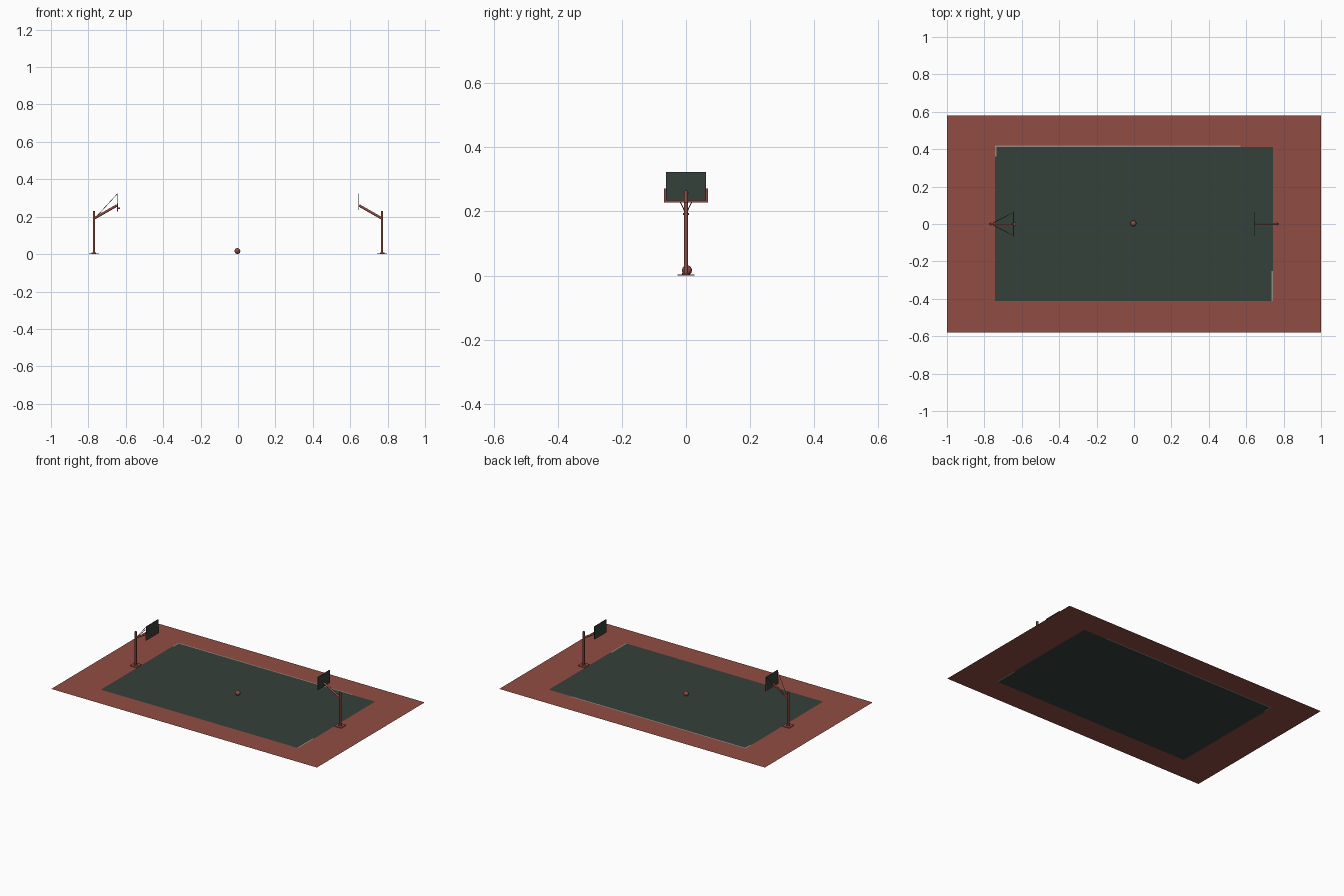
import bpy, bmesh, math
from mathutils import Vector

if "Cube" in bpy.data.objects:
    bpy.data.objects.remove(bpy.data.objects["Cube"])


def mat(name, col):
    m = bpy.data.materials.new(name)
    m.diffuse_color = (*col, 1)
    m.use_nodes = True
    m.node_tree.nodes["Principled BSDF"].inputs["Base Color"].default_value = m.diffuse_color
    return m


RED = mat("brick_red", (0.28, 0.073, 0.054))
GREEN = mat("dark_green", (0.036, 0.052, 0.043))
LINE = mat("worn_line", (0.30, 0.26, 0.22))


def finish(name, bm, mats):
    me = bpy.data.meshes.new(name)
    bm.to_mesh(me)
    bm.free()
    ob = bpy.data.objects.new(name, me)
    bpy.context.collection.objects.link(ob)
    for m in mats:
        me.materials.append(m)
    return ob


def box(name, c, s, m):
    bm = bmesh.new()
    bmesh.ops.create_cube(bm, size=1)
    for v in bm.verts:
        v.co = Vector((v.co.x * s[0] + c[0], v.co.y * s[1] + c[1], v.co.z * s[2] + c[2]))
    return finish(name, bm, [m])


def rod(name, a, b, r, m, n=16):
    a, b = Vector(a), Vector(b)
    d = b - a
    bm = bmesh.new()
    bmesh.ops.create_cone(bm, cap_ends=True, segments=n, radius1=r, radius2=r, depth=d.length)
    bm.transform(d.to_track_quat('Z', 'Y').to_matrix().to_4x4())
    bmesh.ops.translate(bm, verts=bm.verts, vec=(a + b) / 2)
    for f in bm.faces:
        f.smooth = len(f.verts) == 4
    return finish(name, bm, [m])


# Ground sheet: red surround, green court, worn traces of boundary line
xs = [-1, -0.743, -0.735, -0.67, 0.57, 0.735, 0.743, 1]
ys = [-0.58, -0.413, -0.25, 0.36, 0.413, 0.421, 0.58]
bm = bmesh.new()
grid = [[bm.verts.new((x, y, 0)) for y in ys] for x in xs]
for i in range(len(xs) - 1):
    for j in range(len(ys) - 1):
        f = bm.faces.new((grid[i][j], grid[i + 1][j], grid[i + 1][j + 1], grid[i][j + 1]))
        x, y, _ = f.calc_center_median()
        if -0.743 < x < 0.743 and abs(y) < 0.413:
            f.material_index = 1
        top = 0.413 < y < 0.421 and -0.743 < x < 0.57
        left = -0.743 < x < -0.735 and 0.36 < y < 0.413
        right = 0.735 < x < 0.743 and -0.413 < y < -0.25
        if top or left or right:
            f.material_index = 2
finish("court_ground", bm, [RED, GREEN, LINE])

# Basketball stands at both ends
for side, s in (("left", -1), ("right", 1)):
    box(side + "_base_plate", (s * 0.77, 0, 0.002), (0.052, 0.054, 0.004), RED)
    rod(side + "_post", (s * 0.77, 0, 0.002), (s * 0.77, 0, 0.23), 0.0065, RED)
    rod(side + "_post_collar", (s * 0.77, 0, 0.004), (s * 0.77, 0, 0.009), 0.012, RED)
    rod(side + "_arm", (s * 0.77, 0, 0.19), (s * 0.648, 0, 0.26), 0.0065, RED)
    rod(side + "_arm_bolt", (s * 0.765, -0.009, 0.192), (s * 0.765, 0.009, 0.192), 0.003, RED, 8)
    box(side + "_backboard", (s * 0.645, 0, 0.279), (0.004, 0.126, 0.088), GREEN)

# Left stand extras: braces to the board corners, edge padding, bracket
for k in (-1, 1):
    rod("corner_brace", (-0.765, 0, 0.192), (-0.647, k * 0.06, 0.32), 0.0015, RED, 8)
    box("side_padding", (-0.645, k * 0.065, 0.25), (0.006, 0.006, 0.042), RED)
box("bottom_padding", (-0.645, 0, 0.232), (0.006, 0.136, 0.007), RED)
box("rim_bracket", (-0.638, 0, 0.246), (0.012, 0.014, 0.008), RED)

# Ball at centre court
bm = bmesh.new()
bmesh.ops.create_uvsphere(bm, u_segments=24, v_segments=16, radius=0.0155)
bmesh.ops.translate(bm, verts=bm.verts, vec=(-0.003, 0.003, 0.0165))
for f in bm.faces:
    f.smooth = True
finish("ball", bm, [RED])
